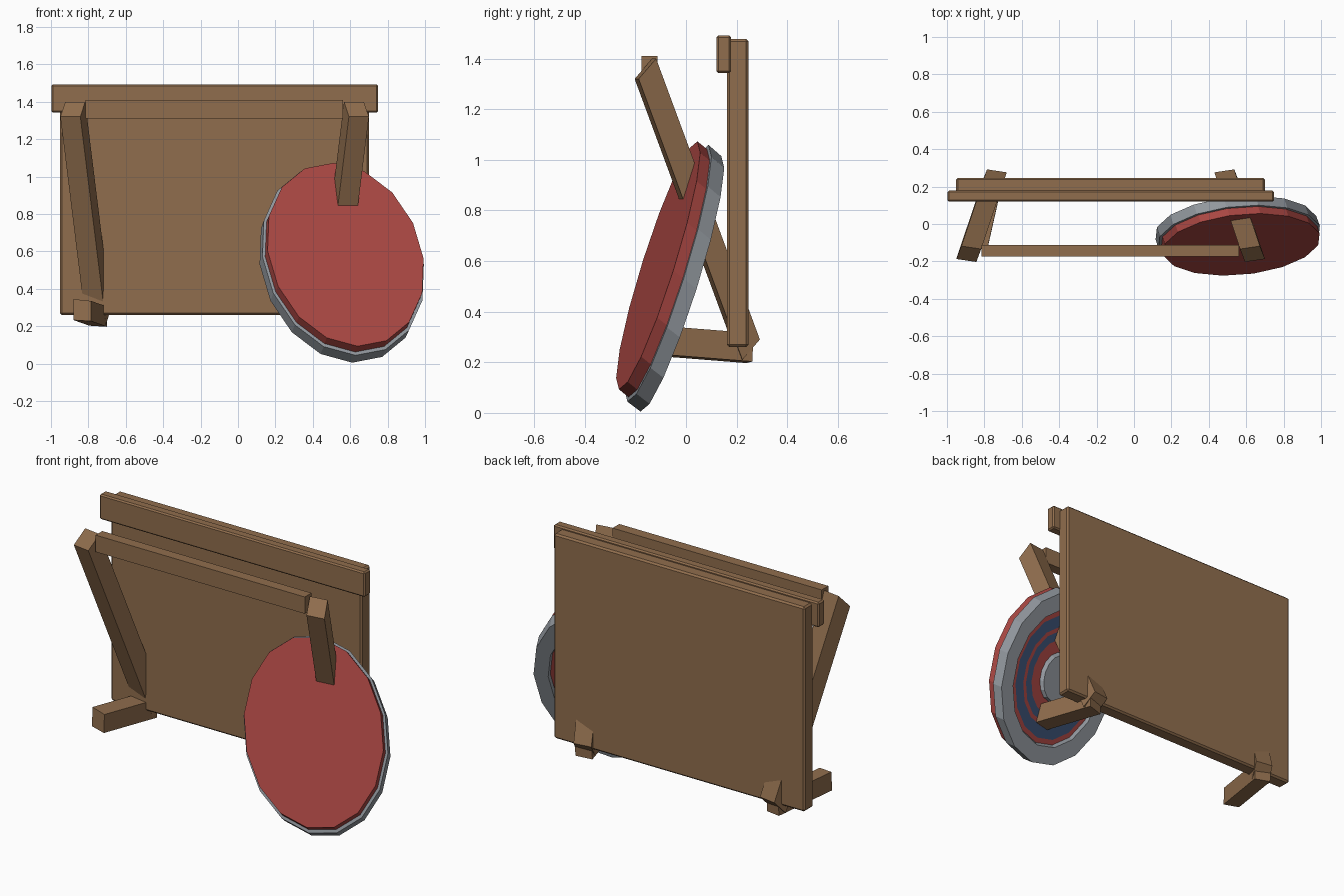
import bpy, bmesh, math
from mathutils import Vector

if "Cube" in bpy.data.objects:
    bpy.data.objects.remove(bpy.data.objects["Cube"])

def material(name, rgb):
    m = bpy.data.materials.new(name)
    m.diffuse_color = (*rgb, 1)
    m.use_nodes = True
    m.node_tree.nodes["Principled BSDF"].inputs["Base Color"].default_value = m.diffuse_color
    return m

WOOD = material("brown wood", (0.28, 0.155, 0.075))
RED = material("red paint", (0.40, 0.063, 0.055))
GREY = material("grey metal", (0.29, 0.315, 0.345))
BLUE = material("dark blue paint", (0.045, 0.085, 0.18))

def finish(bm, name, mats):
    bmesh.ops.recalc_face_normals(bm, faces=bm.faces)
    me = bpy.data.meshes.new(name)
    bm.to_mesh(me)
    bm.free()
    for m in mats:
        me.materials.append(m)
    ob = bpy.data.objects.new(name, me)
    bpy.context.collection.objects.link(ob)
    return ob

def box(name, lo, hi, bevel=0):
    bm = bmesh.new()
    bmesh.ops.create_cube(bm, size=1)
    for v in bm.verts:
        v.co = [(lo[i] + hi[i]) / 2 + v.co[i] * (hi[i] - lo[i]) for i in range(3)]
    ob = finish(bm, name, [WOOD])
    if bevel:
        mod = ob.modifiers.new("bevel", 'BEVEL')
        mod.width, mod.segments = bevel, 1
    return ob

MIRROR_X = -0.125

def beam(name, quad, shift, mirrored):
    """Sweep an end quad along a straight shift; optionally mirror it."""
    bm = bmesh.new()
    a = [Vector(p) for p in quad]
    b = [p + Vector(shift) for p in a]
    va, vb = [bm.verts.new(p) for p in a], [bm.verts.new(p) for p in b]
    bm.faces.new(va)
    bm.faces.new(vb[::-1])
    for i in range(4):
        j = (i + 1) % 4
        bm.faces.new((va[i], vb[i], vb[j], va[j]))
    if mirrored:
        for v in bm.verts:
            v.co.x = 2 * MIRROR_X - v.co.x
    return finish(bm, name, [WOOD])

# Back board, top plank and front crossbar
box("back_board", (-0.952, 0.162, 0.26), (0.70, 0.247, 1.478), 0.01)
box("top_plank", (-0.998, 0.12, 1.343), (0.749, 0.178, 1.492), 0.008)
box("crossbar", (-0.815, -0.175, 1.31), (0.562, -0.112, 1.41))

# Slanted arms and short feet, one pair each
arm_end = [(-0.95, -0.187, 1.32), (-0.843, -0.203, 1.32),
           (-0.817, -0.134, 1.40), (-0.923, -0.118, 1.40)]
foot_end = [(-0.88, -0.116, 0.233), (-0.785, -0.14, 0.227),
            (-0.785, -0.135, 0.335), (-0.88, -0.111, 0.345)]
for side, flip in (("left", False), ("right", True)):
    beam(side + "_arm", arm_end, (0.137, 0.41, -1.11), flip)
    beam(side + "_foot", foot_end, (0.085, 0.378, -0.03), flip)

# Tilted round disc: rings given by depth, scale and colour of the band that follows
C = Vector((0.575, -0.11, 0.583))
U = Vector((0.417, 0.06, -0.02))
V = Vector((-0.064, 0.155, 0.49))
W = Vector((-0.03, 0.09, -0.073))
SIDES = 16

def disc(name, rings, mats):
    bm = bmesh.new()
    loops = []
    for depth, scale, _ in rings:
        loop = []
        for k in range(SIDES):
            a = 2 * math.pi * k / SIDES
            loop.append(bm.verts.new(C + W * depth + (U * math.sin(a) + V * math.cos(a)) * scale))
        loops.append(loop)
    bm.faces.new(loops[0]).material_index = rings[0][2]
    for n in range(len(rings) - 1):
        for k in range(SIDES):
            j = (k + 1) % SIDES
            f = bm.faces.new((loops[n][k], loops[n][j], loops[n + 1][j], loops[n + 1][k]))
            f.material_index = rings[n][2]
    bm.faces.new(loops[-1][::-1]).material_index = rings[-1][2]
    return finish(bm, name, mats)

R, G, B = 0, 1, 2
disc("round_disc", [
    (0.0, 1.0, R), (0.42, 1.0, G),        # red face and edge
    (0.43, 1.035, G), (1.0, 1.03, G),     # metal rim
    (1.0, 0.82, G), (0.85, 0.80, R),      # inner lip
    (0.85, 0.74, B), (0.85, 0.60, R),     # painted rings
    (0.85, 0.55, B), (0.85, 0.45, R),
    (0.85, 0.30, G), (1.05, 0.28, G),     # raised hub
], [RED, GREY, BLUE])
